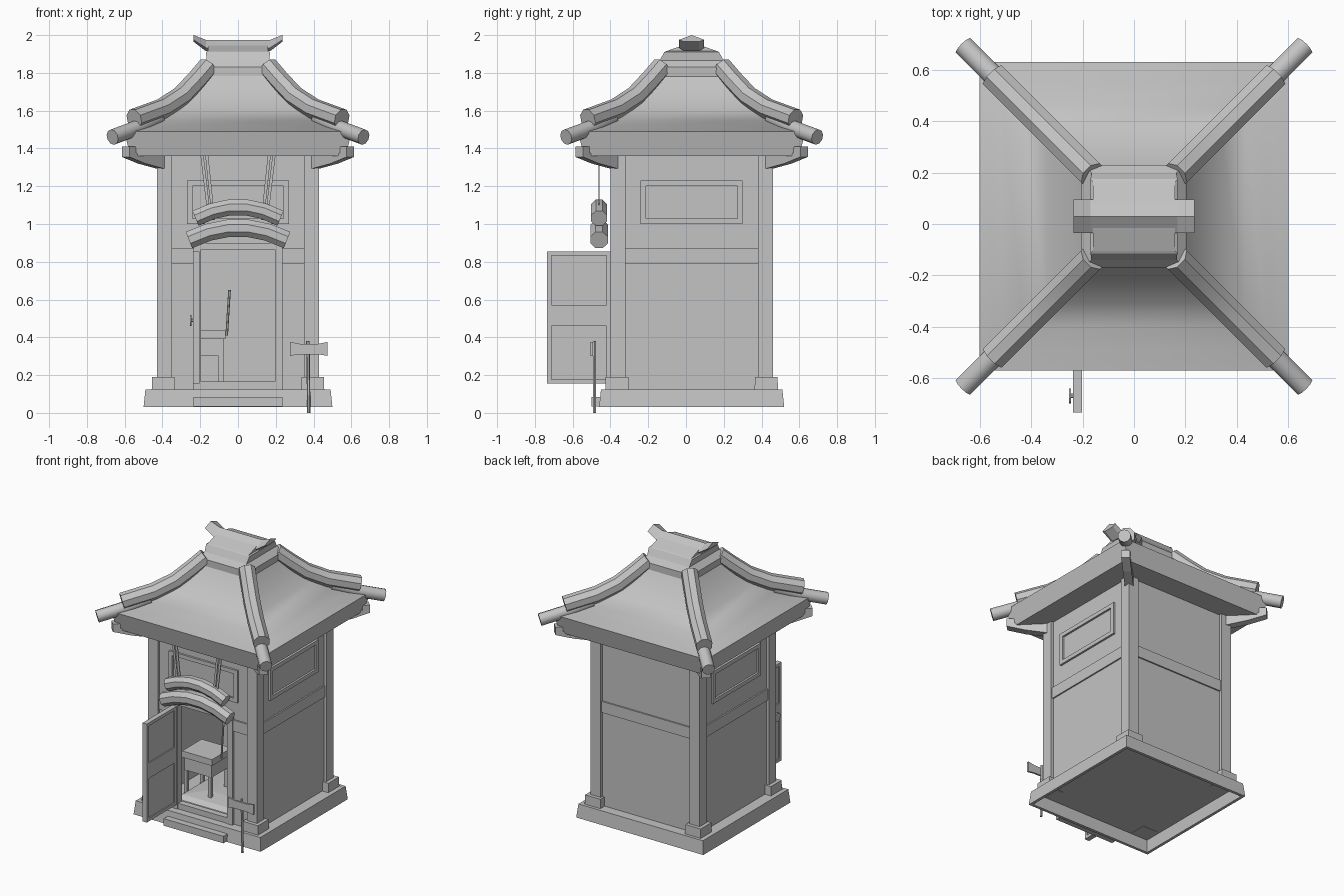
import bpy, bmesh, math
from mathutils import Vector

cube = bpy.data.objects.get("Cube")
if cube:
    bpy.data.objects.remove(cube, do_unlink=True)

CY = 0.03  # centre of the building in y
stone = bpy.data.materials.new("plain_grey")
stone.use_nodes = True
stone.diffuse_color = (0.55, 0.55, 0.55, 1)
stone.node_tree.nodes["Principled BSDF"].inputs["Base Color"].default_value = (0.55, 0.55, 0.55, 1)


def finish(name, bm, smooth=None):
    bmesh.ops.recalc_face_normals(bm, faces=bm.faces)
    mesh = bpy.data.meshes.new(name)
    bm.to_mesh(mesh)
    bm.free()
    mesh.materials.append(stone)
    ob = bpy.data.objects.new(name, mesh)
    bpy.context.collection.objects.link(ob)
    if smooth:
        bpy.ops.object.select_all(action='DESELECT')
        ob.select_set(True)
        bpy.context.view_layer.objects.active = ob
        bpy.ops.object.shade_smooth_by_angle(angle=math.radians(smooth))
    return ob


def loft(name, rings, smooth=None):
    """Skin a list of equal point rings and cap both ends."""
    bm = bmesh.new()
    rows = [[bm.verts.new(p) for p in ring] for ring in rings]
    n = len(rows[0])
    for a, b in zip(rows, rows[1:]):
        for i in range(n):
            j = (i + 1) % n
            bm.faces.new((a[i], a[j], b[j], b[i]))
    bm.faces.new(rows[0])
    bm.faces.new(rows[-1])
    return finish(name, bm, smooth)


def rect(hx, hy, z, cx=0, cy=CY):
    return [(cx + sx * hx, cy + sy * hy, z) for sx, sy in ((-1, -1), (1, -1), (1, 1), (-1, 1))]


def box(name, x, y, z):
    cx, cy = sum(x) / 2, sum(y) / 2
    hx, hy = (x[1] - x[0]) / 2, (y[1] - y[0]) / 2
    return loft(name, [rect(hx, hy, h, cx, cy) for h in z])


def tube(name, path, radius, side, sides=8, smooth=None):
    """Round bar along a path; side is the horizontal cross direction."""
    path = [Vector(p) for p in path]
    side = Vector(side).normalized()
    rings = []
    for i, p in enumerate(path):
        t = (path[min(i + 1, len(path) - 1)] - path[max(i - 1, 0)]).normalized()
        up = side.cross(t)
        rings.append([p + radius * (side * math.cos(a) + up * math.sin(a))
                      for a in (2 * math.pi * (k + 0.5) / sides for k in range(sides))])
    return loft(name, rings, smooth)


def frame(name, place, a, b, width, depth):
    """Four bars around the rectangle a x b; place maps spans to a box."""
    for part, s, h in (("bottom", a, (b[0], b[0] + width)), ("top", a, (b[1] - width, b[1])),
                       ("side_a", (a[0], a[0] + width), (b[0] + width, b[1] - width)),
                       ("side_b", (a[1] - width, a[1]), (b[0] + width, b[1] - width))):
        place(f"{name}_{part}", s, h, depth)


def on_front(name, s, h, d):
    box(name, s, d, h)


def on_side(name, s, h, d):
    box(name, d, s, h)


# Open-bottomed plinth and floor
bm_rings = [rect(0.5, 0.49, 0.03), rect(0.49, 0.48, 0.125), rect(0.47, 0.46, 0.125),
            rect(0.47, 0.46, 0.11), rect(0.48, 0.47, 0.03)]
plinth = bmesh.new()
rows = [[plinth.verts.new(p) for p in r] for r in bm_rings]
for a, b in zip(rows, rows[1:] + rows[:1]):
    for i in range(4):
        j = (i + 1) % 4
        plinth.faces.new((a[i], a[j], b[j], b[i]))
finish("plinth", plinth)
box("floor", (-0.475, 0.475), (CY - 0.465, CY + 0.465), (0.112, 0.124))

# Corner posts, feet and upturned eave brackets
for sx in (-1, 1):
    for sy in (-1, 1):
        tag = ("right" if sx < 0 else "left") + ("_front" if sy < 0 else "_back")
        px, py = sx * 0.39, CY + sy * 0.39
        loft("post_" + tag, [rect(0.04, 0.04, z, px, py) for z in (0.125, 1.36)])
        loft("post_foot_" + tag, [rect(0.062, 0.062, 0.11, sx * 0.395, CY + sy * 0.395),
                                  rect(0.06, 0.06, 0.19, sx * 0.395, CY + sy * 0.395)])
        profile = ((0.4, 1.29), (0.51, 1.32), (0.595, 1.355), (0.595, 1.41), (0.56, 1.41),
                   (0.56, 1.375), (0.4, 1.375))
        loft("eave_bracket_" + tag,
             [[(sx * (d + k), CY + sy * (d - k), z) for d, z in profile] for k in (-0.02, 0.02)])
        # Hip rolls: wide upper roll over a thinner lower one
        side = (sx, -sy, 0)
        upper = ((0.16, 1.83), (0.22, 1.76), (0.3, 1.675), (0.4, 1.61), (0.55, 1.555))
        tube("hip_roll_upper_" + tag, [(sx * d, CY + sy * d, z) for d, z in upper], 0.056, side, 8, 30)
        lower = ((0.42, 1.565), (0.53, 1.51), (0.665, 1.46))
        tube("hip_roll_lower_" + tag, [(sx * d, CY + sy * d, z) for d, z in lower], 0.042, side, 10, 40)

# Side and back walls with middle rails
back = CY + 0.41
box("back_wall", (-0.36, 0.36), (back - 0.02, back), (0.125, 1.36))
box("back_rail", (-0.36, 0.36), (back, back + 0.01), (0.79, 0.87))
for s, tag in ((-1, "right"), (1, "left")):
    span = (-0.33, 0.39)
    wall = sorted((s * 0.39, s * 0.41))
    box("wall_" + tag, wall, span, (0.125, 1.36))
    box("rail_" + tag, sorted((s * 0.41, s * 0.42)), span, (0.79, 0.87))
    frame("window_frame_" + tag, on_side, (-0.24, 0.30), (1.0, 1.23), 0.028, sorted((s * 0.4, s * 0.424)))

# Front wall around the doorway
front = CY - 0.41
depth = (front, front + 0.02)
box("front_wall_top", (-0.36, 0.36), depth, (0.865, 1.36))
frame("front_window_frame", on_front, (-0.27, 0.27), (1.0, 1.23), 0.028, (front - 0.014, front))
for s, tag in ((-1, "right"), (1, "left")):
    box("front_wall_" + tag, sorted((s * 0.22, s * 0.36)), depth, (0.125, 0.865))
    box("front_rail_" + tag, sorted((s * 0.23, s * 0.36)), (front - 0.01, front), (0.79, 0.87))
    box("door_jamb_" + tag, sorted((s * 0.195, s * 0.235)), (front - 0.02, front + 0.03), (0.125, 0.865))
box("door_lintel", (-0.235, 0.235), (front - 0.02, front + 0.03), (0.865, 0.9))
box("threshold", (-0.195, 0.195), (front - 0.015, front + 0.03), (0.125, 0.165))

# Open door leaf with panels and a round pull
frame("door_frame", on_side, (-0.735, -0.4), (0.155, 0.855), 0.022, (-0.238, -0.203))
box("door_panel", (-0.23, -0.211), (-0.72, -0.41), (0.17, 0.84))
box("door_middle_rail", (-0.238, -0.203), (-0.715, -0.42), (0.46, 0.57))
tube("door_pull_stem", [(-0.236, -0.67, 0.49), (-0.248, -0.67, 0.49)], 0.01, (0, 1, 0))
tube("door_pull", [(-0.246, -0.67, 0.49), (-0.254, -0.67, 0.49)], 0.03, (0, 1, 0), 12)

# Front step
box("step", (-0.235, 0.235), (-0.5, -0.44), (0.035, 0.085))

# Low signpost
tube("sign_stake", [(0.375, -0.485, 0), (0.37, -0.485, 0.38)], 0.009, (0, 1, 0), 6)
board = ((-0.1, 0.302), (-0.05, 0.31), (0.05, 0.31), (0.1, 0.302),
         (0.1, 0.376), (0.05, 0.366), (-0.05, 0.366), (-0.1, 0.376))
loft("sign_board", [[(0.375 + x, y, z) for x, z in board] for y in (-0.505, -0.492)])

# Swept roof with fascia
eaves = ((0.57, 1.36), (0.602, 1.49), (0.52, 1.515), (0.43, 1.55), (0.34, 1.61),
         (0.26, 1.69), (0.195, 1.79))
loft("roof", [rect(w, w, z) for w, z in eaves], 30)

# Stepped roof crown with a little gable
crown = ((0.2, 0.2, 1.775), (0.205, 0.2, 1.83), (0.165, 0.17, 1.865), (0.17, 0.145, 1.91),
         (0.16, 0.135, 1.915), (0.16, 0.02, 1.955))
loft("roof_crown", [rect(hx, hy, z) for hx, hy, z in crown])

# Ridge bar with flared ends
stations = ((-0.235, 1.965, 2.0), (-0.17, 1.915, 1.975), (0.17, 1.915, 1.975), (0.235, 1.965, 2.0))
loft("ridge_bar", [[(x, CY - 0.04, lo), (x, CY + 0.04, lo), (x, CY + 0.066, lo + (hi - lo) * 0.3),
                    (x, CY, hi), (x, CY - 0.066, lo + (hi - lo) * 0.3)] for x, lo, hi in stations])

# Hanging twisted garland and its cords
for tag, half, end, rise, r in (("upper", 0.225, 1.03, 0.06, 0.046), ("lower", 0.26, 0.915, 0.065, 0.05)):
    path = [(half * t, -0.46, end + rise * (1 - t * t)) for t in (-1, -0.6, -0.2, 0.2, 0.6, 1)]
    tube("garland_" + tag, path, r, (0, 1, 0), 8, 30)
for s, tag in ((-1, "right"), (1, "left")):
    for k, foot, top in (("outer", 0.15, 0.19), ("inner", 0.13, 0.165)):
        loft(f"cord_{tag}_{k}", [rect(0.008, 0.003, 1.02, s * foot, -0.46),
                                 rect(0.008, 0.003, 1.36, s * top, -0.46)])

# Inside: offering table, incense stick and a rumpled floor mat
box("table_top", (-0.3, -0.065), (-0.2, 0.02), (0.39, 0.435))
box("table_cloth", (-0.29, -0.075), (-0.19, 0.01), (0.3, 0.39))
for x in (-0.28, -0.09):
    for y in (-0.18, 0.0):
        loft("table_leg", [rect(0.012, 0.012, z, x, y) for z in (0.125, 0.3)])
tube("incense_stick", [(-0.06, -0.1, 0.41), (-0.045, -0.1, 0.65)], 0.007, (0, 1, 0), 6)
loft("floor_mat", [rect(0.3, 0.3, 0.124), rect(0.27, 0.27, 0.15), rect(0.15, 0.15, 0.165)])
